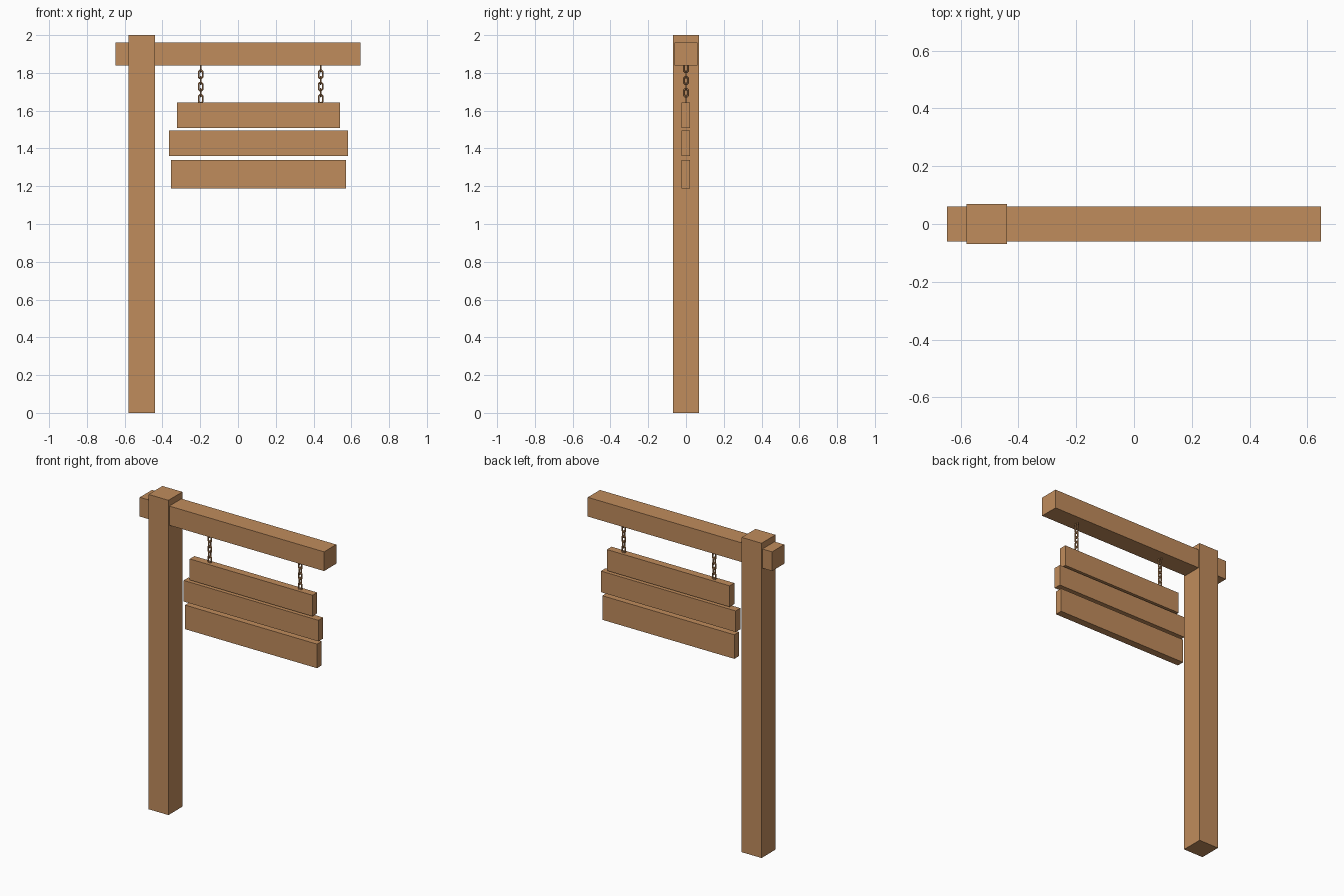
import bpy, bmesh, math
from mathutils import Matrix, Vector

if "Cube" in bpy.data.objects:
    bpy.data.objects.remove(bpy.data.objects["Cube"])

wood = bpy.data.materials.new("warm_wood")
wood.diffuse_color = (0.53, 0.262, 0.107, 1)
wood.use_nodes = True
wood.node_tree.nodes["Principled BSDF"].inputs["Base Color"].default_value = wood.diffuse_color


def finish(name, bm):
    bmesh.ops.recalc_face_normals(bm, faces=bm.faces)
    me = bpy.data.meshes.new(name)
    bm.to_mesh(me)
    bm.free()
    me.materials.append(wood)
    ob = bpy.data.objects.new(name, me)
    bpy.context.collection.objects.link(ob)
    return ob


def box(name, x0, x1, y0, y1, z0, z1):
    bm = bmesh.new()
    m = Matrix.Translation(((x0 + x1) / 2, (y0 + y1) / 2, (z0 + z1) / 2))
    bmesh.ops.create_cube(bm, size=1, matrix=m @ Matrix.Diagonal((x1 - x0, y1 - y0, z1 - z0, 1)))
    return finish(name, bm)


# Upright post and crossbeam
box("post", -0.58, -0.44, -0.07, 0.07, 0, 2)
box("crossbeam", -0.648, 0.648, -0.061, 0.061, 1.838, 1.96)

# Hanging sign planks
for i, (x0, x1, z0, z1) in enumerate([(-0.322, 0.541, 1.508, 1.642),
                                      (-0.365, 0.583, 1.36, 1.494),
                                      (-0.355, 0.573, 1.187, 1.34)]):
    box(f"sign_plank_{i + 1}", x0, x1, -0.025, 0.022, z0, z1)


def add_link(bm, x, z, turn, half_w=0.0115, half_h=0.0215, r=0.0045, n=8, sides=6):
    # stadium-shaped path swept by a small round section
    path = []
    for k in range(n):
        a = 2 * math.pi * (k + 0.5) / n
        straight = math.copysign(half_h - half_w, math.sin(a))
        path.append((Vector((math.cos(a), 0, math.sin(a))), straight))
    m = Matrix.Translation((x, 0, z)) @ Matrix.Rotation(turn, 4, 'Z')
    rings = []
    for d, s in path:
        c = d * half_w + Vector((0, 0, s))
        ring = []
        for j in range(sides):
            b = 2 * math.pi * j / sides
            ring.append(bm.verts.new(m @ (c + d * r * math.cos(b) + Vector((0, r * math.sin(b), 0)))))
        rings.append(ring)
    for k in range(n):
        p, q = rings[k], rings[(k + 1) % n]
        for j in range(sides):
            bm.faces.new((p[j], p[(j + 1) % sides], q[(j + 1) % sides], q[j]))


# Chains of alternating links
for side, x in (("left", -0.198), ("right", 0.437)):
    bm = bmesh.new()
    for i in range(6):
        add_link(bm, x, 1.825 - i * 0.0325, math.pi / 2 * (1 - i % 2))
    finish(f"{side}_chain", bm)
